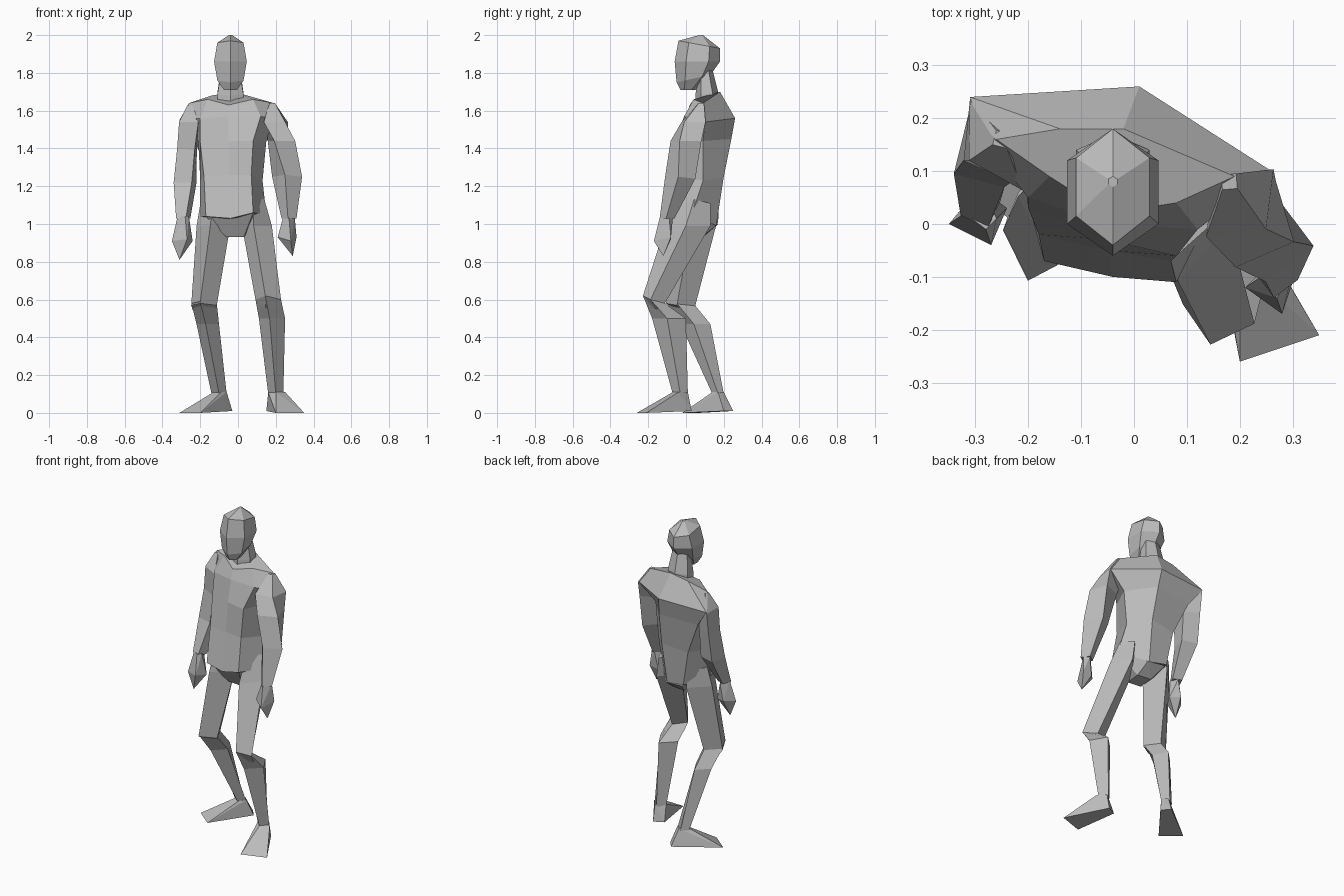
import bpy, bmesh
from math import sin, cos, radians, pi

# Remove the default object
cube = bpy.data.objects.get("Cube")
if cube:
    bpy.data.objects.remove(cube, do_unlink=True)

# One plain material for the whole figure
COLOUR = (0.5, 0.5, 0.5, 1)
grey = bpy.data.materials.new("plain_grey")
grey.use_nodes = True
grey.diffuse_color = COLOUR
shader = next(n for n in grey.node_tree.nodes if n.type == "BSDF_PRINCIPLED")
shader.inputs["Base Color"].default_value = COLOUR


def finish(bm, name):
    """Turn a bmesh into a flat shaded grey object (points are in hundredths)."""
    bmesh.ops.scale(bm, vec=(0.01, 0.01, 0.01), verts=bm.verts)
    bmesh.ops.recalc_face_normals(bm, faces=bm.faces)
    mesh = bpy.data.meshes.new(name)
    bm.to_mesh(mesh)
    bm.free()
    mesh.materials.append(grey)
    obj = bpy.data.objects.new(name, mesh)
    bpy.context.collection.objects.link(obj)
    return obj


def loft(name, rings):
    """Skin a stack of point rings and cap both ends."""
    bm = bmesh.new()
    loops = [[bm.verts.new(p) for p in ring] for ring in rings]
    for low, high in zip(loops, loops[1:]):
        count = len(low)
        for i in range(count):
            j = (i + 1) % count
            bm.faces.new((low[i], low[j], high[j], high[i]))
    bm.faces.new(loops[0])
    bm.faces.new(loops[-1])
    return finish(bm, name)


def limb(name, sections, sides=4):
    """Loft polygon sections: x, y, z, x radius, y radius, rise to the back, turn."""
    rings = []
    for x, y, z, rx, ry, rise, turn in sections:
        t = radians(turn)
        ring = []
        for i in range(sides):
            a = 2 * pi * i / sides + pi / 2
            u, v = rx * cos(a), ry * sin(a)
            ring.append((x + u * cos(t) - v * sin(t),
                         y + u * sin(t) + v * cos(t),
                         z + rise * sin(a)))
        rings.append(ring)
    return loft(name, rings)


def hull(name, points):
    """Wrap a faceted solid tightly around a few corner points."""
    bm = bmesh.new()
    for p in points:
        bm.verts.new(p)
    result = bmesh.ops.convex_hull(bm, input=bm.verts)
    loose = [v for v in result["geom_interior"] if isinstance(v, bmesh.types.BMVert)]
    bmesh.ops.delete(bm, geom=loose, context="VERTS")
    return finish(bm, name)


# Torso: rings run right side, front right, front, front left, left side, back, back right
loft("torso", [
    [(-20, 4, 104), (-17, -7, 104), (-4, -10, 103), (8, -11, 106), (15, 3, 105), (2, 16, 99), (-10, 17, 101)],
    [(-20, 8, 123), (-18, -2, 125), (-5, -5, 126), (7, -7, 126), (13, 9, 123), (3, 20, 125), (-14, 18, 123)],
    [(-21, 13, 144), (-20, 3, 143), (-5, -3, 144), (8, -6, 144), (15, 9, 144), (2, 24, 145), (-23, 21, 144)],
    [(-28, 15, 155), (-20, 5, 156), (-5, 0, 157), (12, -1, 157), (26, 10, 154), (1, 26, 156), (-31, 24, 155)],
    [(-26, 16, 164), (-16, 9, 166), (-5, 2, 163), (8, 4, 166), (19, 9, 164), (-2, 18, 170), (-14, 18, 168)],
])

# Pelvis: wedge between the thighs
hull("pelvis", [(-17, -6, 104), (8, -10, 106), (15, 3, 106), (-19, 5, 106), (3, 16, 99), (-9, 17, 100),
                (-6, -1, 93), (3, -2, 93), (4, 8, 93), (-5, 9, 93)])

# Neck and head
limb("neck", [
    (-4, 11, 164, 8, 6, 0, 0),
    (-4, 11, 169, 8, 6, 1, 0),
    (-4, 10, 180, 6, 4, 2, 0),
], sides=6)
limb("head", [
    (-4, 1, 171, 4, 4, 0, 0),
    (-4, 4, 177, 8, 9, 2, 0),
    (-4, 6, 186, 10, 12, 0, 0),
    (-4, 7, 195, 8, 11, -2, 0),
    (-4, 8, 200, 1, 1, 0, 0),
], sides=6)

# Right arm, relaxed slightly behind the body
limb("right_arm", [
    (-25, 16, 163, 2, 2, 0, 30),
    (-26, 15, 154, 6, 10, 0, 30),
    (-27, 15, 140, 6, 8, 1, 30),
    (-28, 13, 122, 7, 7, 0, 30),
    (-29, 3, 103, 4, 4, 0, 20),
])
hull("right_hand", [(-32, 2, 104), (-26, 1, 104), (-28, 6, 103), (-28, -1, 104),
                    (-35, 0, 91), (-27, -4, 92), (-24, 3, 91), (-30, 6, 92), (-31, 0, 81)])

# Left arm, reaching forward and outward
limb("left_arm", [
    (18, 8, 164, 2, 2, 0, -40),
    (20, 4, 154, 7, 9, 0, -45),
    (23, 0, 144, 8, 9, 0, -25),
    (26, -3, 125, 8, 8, -1, -8),
    (27, -10, 103, 4, 4, 0, -8),
])
hull("left_hand", [(24, -10, 104), (30, -9, 104), (27, -14, 103), (27, -7, 103),
                   (21, -12, 93), (31, -8, 93), (28, -17, 91), (25, -8, 92), (29, -12, 83)])

# Right leg, carrying the weight behind
limb("right_thigh", [
    (-12, 6, 111, 8, 9, -2, -8),
    (-13, 4, 99, 9, 12, 0, -8),
    (-18, -3, 57, 7, 8, -1, -15),
    (-18, 0, 54, 6, 5, 0, -15),
])
limb("right_shin", [
    (-18, -3, 58, 7, 8, -1, -15),
    (-16, 5, 47, 6, 8, 0, -8),
    (-10, 17, 10, 4, 3, 0, 0),
])
hull("right_foot", [(-13, 16, 11), (-9, 14, 11), (-6, 17, 11), (-9, 20, 11),
                    (-31, 7, 0), (-20, -2, 0), (-3, 20, 1), (-7, 25, 1)])

# Left leg, stepping forward
limb("left_thigh", [
    (9, 5, 113, 5, 8, -2, -8),
    (10, 1, 99, 8, 12, 0, -8),
    (16, -17, 60, 7, 6, -2, -15),
    (16, -14, 55, 6, 5, 0, -15),
])
limb("left_shin", [
    (16, -17, 60, 7, 6, -2, -15),
    (18, -9, 50, 7, 9, 0, -8),
    (20, -3, 10, 4, 4, 0, 0),
])
hull("left_foot", [(16, -3, 11), (20, -7, 11), (25, -4, 11), (21, 1, 11),
                   (20, -26, 0), (35, -21, 0), (15, 0, 1), (21, 3, 1)])
